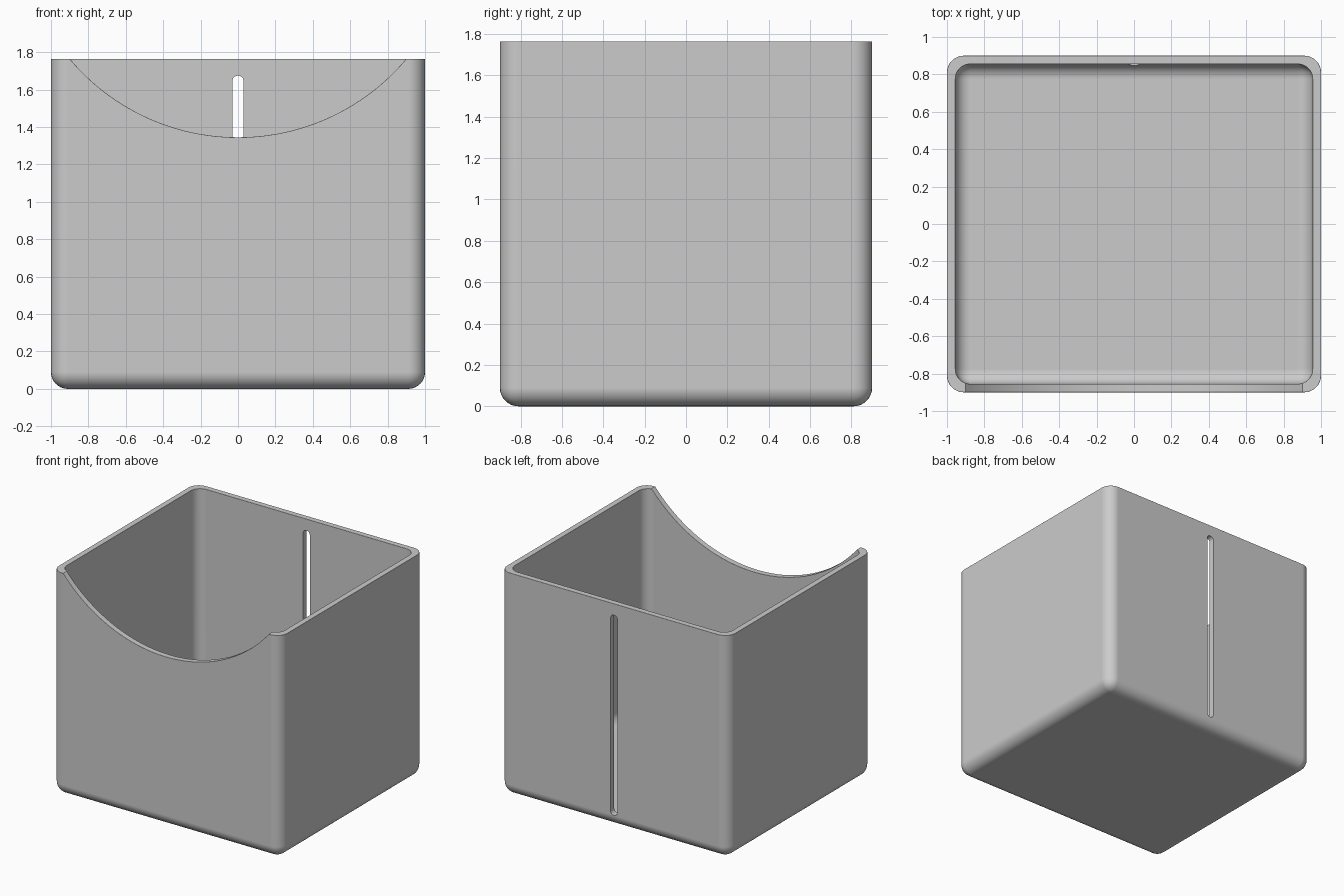
import bpy
import bmesh
import math
from mathutils import Vector

cube = bpy.data.objects.get("Cube")
if cube:
    bpy.data.objects.remove(cube, do_unlink=True)

HX, HY, H = 1.0, 0.9, 1.765   # half width, half depth, height
WALL = 0.045
SLOT_R, SLOT_LOW, SLOT_TOP = 0.03, 0.09, 1.675
SCOOP_R = 1.174
SCOOP_Z = 1.345 + SCOOP_R

grey = bpy.data.materials.new("light grey")
grey.use_nodes = True
colour = (0.6, 0.6, 0.6, 1)
grey.diffuse_color = colour
grey.node_tree.nodes["Principled BSDF"].inputs["Base Color"].default_value = colour


def make_object(name, bm, helper=False):
    bmesh.ops.recalc_face_normals(bm, faces=bm.faces)
    mesh = bpy.data.meshes.new(name)
    bm.to_mesh(mesh)
    bm.free()
    mesh.materials.append(grey)
    obj = bpy.data.objects.new(name, mesh)
    bpy.context.collection.objects.link(obj)
    obj.hide_render = helper
    return obj


def rounded_block(name, hx, hy, low, high, radius, helper=False):
    """Block with rounded upright and bottom edges and a flat top."""
    bm = bmesh.new()
    bmesh.ops.create_cube(bm, size=1)
    for v in bm.verts:
        v.co = Vector((v.co.x * 2 * hx, v.co.y * 2 * hy, high if v.co.z > 0 else low))
    edges = [e for e in bm.edges if min(v.co.z for v in e.verts) < high - 0.01]
    bmesh.ops.bevel(bm, geom=edges, offset=radius, segments=8, profile=0.5,
                    affect='EDGES', clamp_overlap=True)
    return make_object(name, bm, helper)


def prism(name, outline, y0, y1):
    """Cutter made by extruding an x-z outline along y."""
    bm = bmesh.new()
    face = bm.faces.new([bm.verts.new((x, y0, z)) for x, z in outline])
    moved = bmesh.ops.extrude_face_region(bm, geom=[face])["geom"]
    bmesh.ops.translate(bm, vec=(0, y1 - y0, 0),
                        verts=[g for g in moved if isinstance(g, bmesh.types.BMVert)])
    return make_object(name, bm, True)


def arc(cz, radius, start, end, steps):
    angles = [math.radians(start + (end - start) * i / steps) for i in range(steps + 1)]
    return [(radius * math.cos(a), cz + radius * math.sin(a)) for a in angles]


def cut(obj, cutter):
    mod = obj.modifiers.new("cut " + cutter.name, 'BOOLEAN')
    mod.operation = 'DIFFERENCE'
    mod.solver = 'EXACT'
    mod.object = cutter


# Open box with a hollow and a curved scoop in the front wall
box = rounded_block("open_box", HX, HY, 0, H, 0.09)
hollow = rounded_block("hollow_cutter", HX - WALL, HY - WALL, WALL, H + 0.3, 0.08, True)
scoop = prism("scoop_cutter", arc(SCOOP_Z, SCOOP_R, 0, 360, 180)[:-1], -HY - 0.2, -HY + 0.2)
cut(box, hollow)
cut(box, scoop)

# Softened rim
rim = box.modifiers.new("soft rim", 'BEVEL')
rim.width = 0.012
rim.segments = 3
rim.limit_method = 'ANGLE'
rim.angle_limit = math.radians(60)

# Upright round-ended slot through the back wall
slot_outline = (arc(SLOT_TOP - SLOT_R, SLOT_R, 0, 180, 12)
                + arc(SLOT_LOW + SLOT_R, SLOT_R, 180, 360, 12))
slot = prism("slot_cutter", slot_outline, HY - 0.15, HY + 0.2)
cut(box, slot)

# Bake the cuts, remove the cutters and shade
bpy.context.view_layer.update()
graph = bpy.context.evaluated_depsgraph_get()
baked = bpy.data.meshes.new_from_object(box.evaluated_get(graph))
box.modifiers.clear()
box.data = baked
for helper in (hollow, scoop, slot):
    bpy.data.objects.remove(helper, do_unlink=True)

bpy.ops.object.select_all(action='DESELECT')
box.select_set(True)
bpy.context.view_layer.objects.active = box
bpy.ops.object.shade_smooth_by_angle(angle=math.radians(35))
normals = box.modifiers.new("flat walls", 'WEIGHTED_NORMAL')
normals.keep_sharp = True
